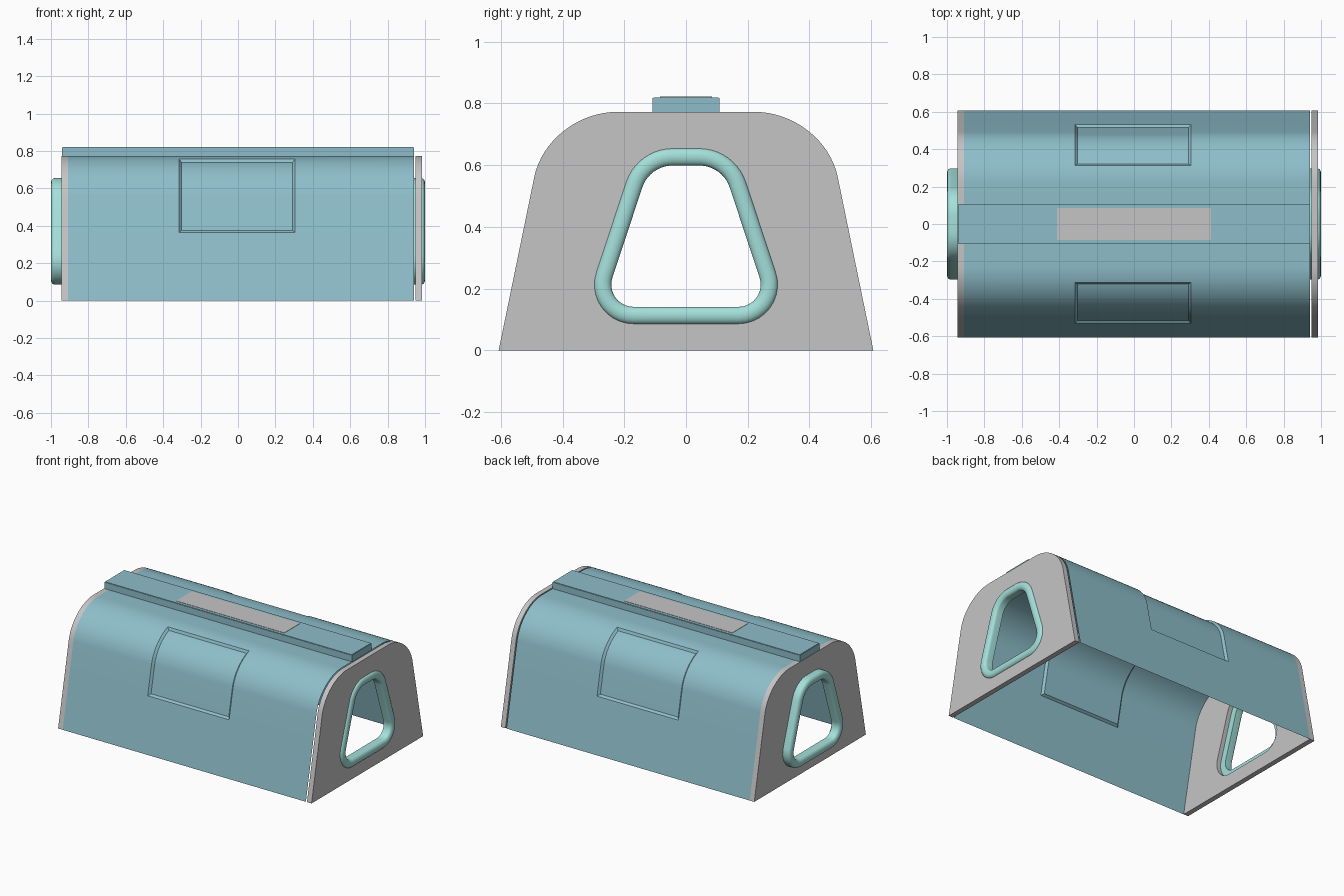
import bpy, bmesh
from math import sin, cos, pi, radians

cube = bpy.data.objects.get("Cube")
if cube:
    bpy.data.objects.remove(cube)


def material(name, rgb):
    m = bpy.data.materials.new(name)
    m.use_nodes = True
    m.diffuse_color = (*rgb, 1)
    m.node_tree.nodes["Principled BSDF"].inputs["Base Color"].default_value = (*rgb, 1)
    return m


BLUE = material("dusty blue", (0.27, 0.515, 0.59))
GREY = material("light grey", (0.56, 0.56, 0.56))
MINT = material("pale mint", (0.37, 0.74, 0.70))


def finish(name, bm, mat, angle=35):
    mesh = bpy.data.meshes.new(name)
    bm.to_mesh(mesh)
    bm.free()
    mesh.materials.append(mat)
    ob = bpy.data.objects.new(name, mesh)
    bpy.context.collection.objects.link(ob)
    bpy.ops.object.select_all(action='DESELECT')
    ob.select_set(True)
    bpy.context.view_layer.objects.active = ob
    bpy.ops.object.shade_smooth_by_angle(angle=radians(angle))
    return ob


def box(name, mat, x, y, z0, z1, bevel=0):
    bm = bmesh.new()
    bmesh.ops.create_cube(bm, size=1)
    for v in bm.verts:
        v.co = (v.co.x * 2 * x, v.co.y * 2 * y, z1 if v.co.z > 0 else z0)
    if bevel:
        bmesh.ops.bevel(bm, geom=bm.edges[:], offset=bevel, segments=2, affect='EDGES')
    return finish(name, bm, mat)


def bezier(a, b, c, d, n):
    for i in range(n + 1):
        t = i / n
        s = 1 - t
        yield tuple(s**3 * p + 3 * s * s * t * q + 3 * s * t * t * r + t**3 * u
                    for p, q, r, u in zip(a, b, c, d))


# Arched cross-section (y, z): sloping walls, rounded shoulders, flat top
HATCH_LOW = 0.365
half = [(0.607, 0), (0.532, HATCH_LOW)]
half += bezier((0.492, 0.56), (0.468, 0.68), (0.35, 0.773), (0.22, 0.773), 16)
PROFILE = half + [(-y, z) for y, z in reversed(half)]


def opening(d):
    """Rounded trapezoid outline (y, z), shrunk by d."""
    lean, n = radians(18.2), 10
    right = []
    for cy, cz, r, a, b in ((0.17, 0.213, 0.128, -pi / 2, lean),
                            (0.043, 0.495, 0.16, lean, pi / 2)):
        for i in range(n + 1):
            t = a + (b - a) * i / n
            right.append((cy + (r - d) * cos(t), cz + (r - d) * sin(t)))
    # the shared tangent direction gives a straight side between the two arcs
    return right + [(-y, z) for y, z in reversed(right)]


def shell():
    bm = bmesh.new()
    xs = (-0.91, -0.315, 0.305, 0.942)
    rows = [[bm.verts.new((x, y, z)) for y, z in PROFILE] for x in xs]
    for a, b in zip(rows, rows[1:]):
        for i in range(len(PROFILE) - 1):
            bm.faces.new((a[i], a[i + 1], b[i + 1], b[i]))
    bm.normal_update()
    # sunken hatch on each shoulder
    hatch = []
    for f in bm.faces:
        c = f.calc_center_median()
        if abs(c.x) < 0.2 and c.z > HATCH_LOW and abs(c.y) > 0.315:
            hatch.append(f)
    bmesh.ops.inset_region(bm, faces=hatch, thickness=0.014, depth=-0.014,
                           use_even_offset=True, use_boundary=True)
    finish("tunnel_shell", bm, BLUE)


def end_plate(name, x0, x1):
    bm = bmesh.new()
    edges = []
    for loop in (PROFILE, opening(0.01)):
        vs = [bm.verts.new((x0, y, z)) for y, z in loop]
        edges += [bm.edges.new((vs[i - 1], vs[i])) for i in range(len(vs))]
    fill = bmesh.ops.triangle_fill(bm, edges=edges, use_beauty=True, normal=(1, 0, 0))
    faces = [g for g in fill["geom"] if isinstance(g, bmesh.types.BMFace)]
    new = bmesh.ops.extrude_face_region(bm, geom=faces)["geom"]
    bmesh.ops.translate(bm, vec=(x1 - x0, 0, 0),
                        verts=[g for g in new if isinstance(g, bmesh.types.BMVert)])
    bmesh.ops.recalc_face_normals(bm, faces=bm.faces[:])
    finish(name, bm, GREY)


def opening_trim(name, side):
    # section runs around the trim: flat inside end, rounded outer lip
    width, n = 0.056, 10
    section = [(0, 0.94)]
    for i in range(n + 1):
        t = pi * i / n
        section.append((width / 2 * (1 - cos(t)), 0.98 + 0.02 * sin(t)))
    section.append((width, 0.94))
    bm = bmesh.new()
    loops = [[bm.verts.new((side * x, y, z)) for y, z in opening(d)] for d, x in section]
    for k in range(len(loops)):
        a, b = loops[k - 1], loops[k]
        for i in range(len(a)):
            bm.faces.new((a[i - 1], a[i], b[i], b[i - 1]))
    bmesh.ops.recalc_face_normals(bm, faces=bm.faces[:])
    finish(name, bm, MINT, 50)


shell()
end_plate("left_end_plate", 0.95, 0.985)
end_plate("right_end_plate", -0.945, -0.91)
opening_trim("left_opening_trim", 1)
opening_trim("right_opening_trim", -1)

# Ridge bar along the top with its thin grey plate
box("ridge_bar", BLUE, 0.942, 0.108, 0.768, 0.82, 0.003)
box("ridge_plate", GREY, 0.412, 0.085, 0.817, 0.822)
